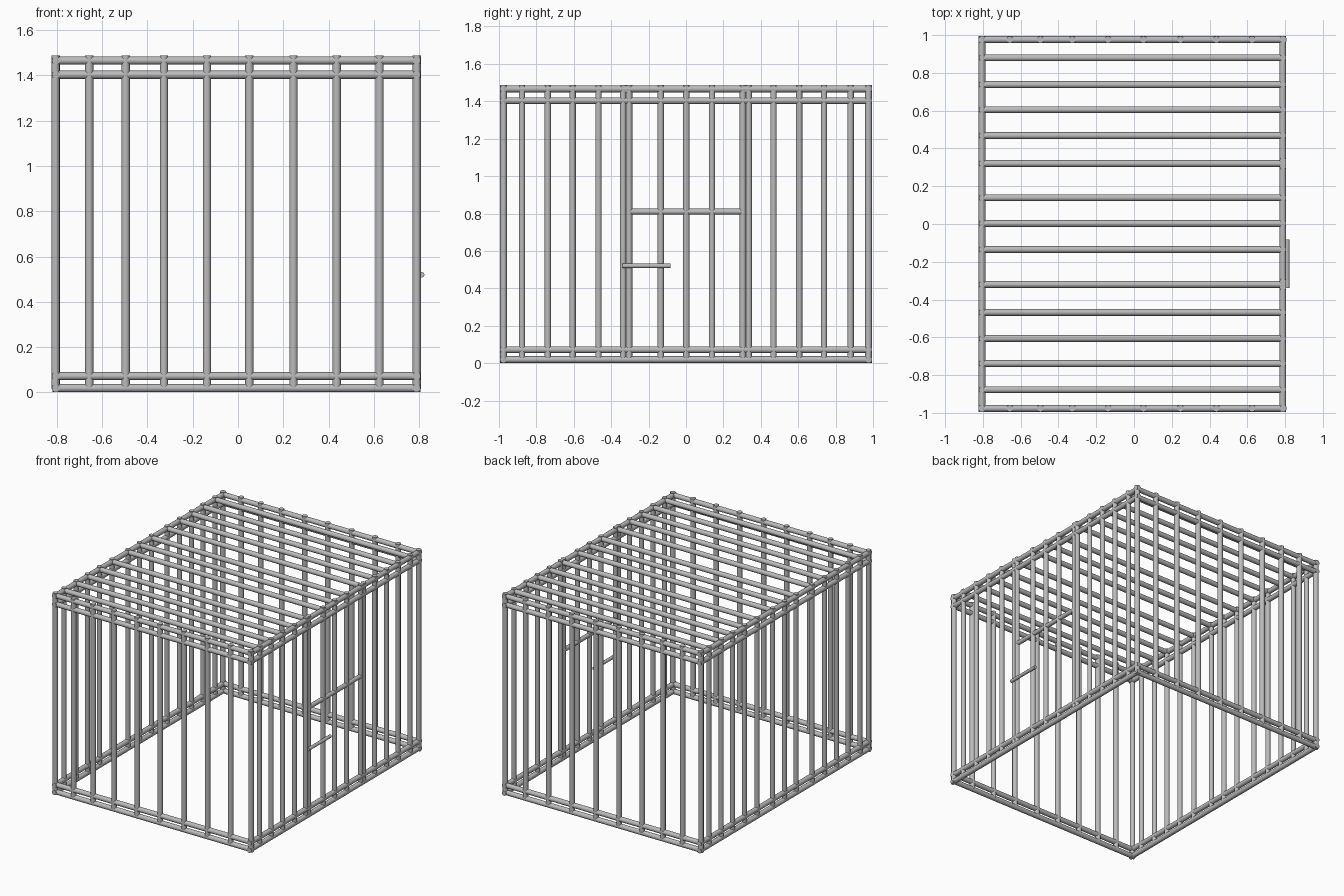
import bpy
from mathutils import Vector

cube = bpy.data.objects.get("Cube")
if cube:
    bpy.data.objects.remove(cube, do_unlink=True)

steel = bpy.data.materials.new("grey_steel")
steel.use_nodes = True
colour = (0.5, 0.5, 0.5, 1)
steel.diffuse_color = colour
steel.node_tree.nodes["Principled BSDF"].inputs["Base Color"].default_value = colour


def rod(name, start, end, radius=0.018):
    """Round bar running between two points."""
    a, b = Vector(start), Vector(end)
    bpy.ops.mesh.primitive_cylinder_add(
        vertices=16, radius=radius, depth=(b - a).length, location=(a + b) / 2,
        rotation=(b - a).to_track_quat("Z", "Y").to_euler())
    ob = bpy.context.object
    ob.name = name
    ob.data.materials.append(steel)
    bpy.ops.object.shade_smooth_by_angle()
    return ob


LEFT, RIGHT, END = 0.788, -0.804, 0.976
BOTTOM, TOP = 0.016, 1.488
RAILS = {"bottom": 0.019, "lower": 0.072, "upper": 1.403, "top": 1.466}
FRONT_BARS = [-0.657, -0.496, -0.327, -0.137, 0.05, 0.245, 0.436, 0.625]
SIDE_BARS = [-0.877, -0.739, -0.606, -0.468, -0.135, 0.002, 0.139, 0.468, 0.605, 0.738, 0.88]
DOOR_EDGE = 0.32

# Perimeter rails, two at the base and two at the roof
for label, z in RAILS.items():
    for side, y in (("front", -END), ("back", END)):
        rod(f"{side}_{label}_rail", (-0.82, y, z), (0.805, y, z))
    for side, x in (("left", LEFT), ("right", RIGHT)):
        rod(f"{side}_{label}_rail", (x, -0.995, z), (x, 0.995, z))

# Front and back walls with their corner posts
for side, y in (("front", -END), ("back", END)):
    for x in [RIGHT - 0.002, *FRONT_BARS, LEFT + 0.002]:
        rod(f"{side}_wall_bar", (x, y, BOTTOM), (x, y, TOP), 0.0185)

# Side walls, with paired bars at the door edges on the left
door_edges = [s * (DOOR_EDGE + d) for s in (-1, 1) for d in (-0.016, 0.016)]
for y in SIDE_BARS + door_edges:
    rod("left_wall_bar", (LEFT, y, BOTTOM), (LEFT, y, TOP), 0.017)
for y in SIDE_BARS + [-DOOR_EDGE, DOOR_EDGE]:
    rod("right_wall_bar", (RIGHT, y, BOTTOM), (RIGHT, y, TOP), 0.017)

# Roof bars
for y in SIDE_BARS + [-DOOR_EDGE, DOOR_EDGE]:
    rod("roof_bar", (-0.818, y, RAILS["top"]), (0.804, y, RAILS["top"]))

# Door cross bar and sliding latch
rod("door_cross_bar", (LEFT, -0.3, 0.81), (LEFT, 0.3, 0.81), 0.016)
rod("door_latch", (0.811, -0.34, 0.52), (0.811, -0.083, 0.52), 0.012)
